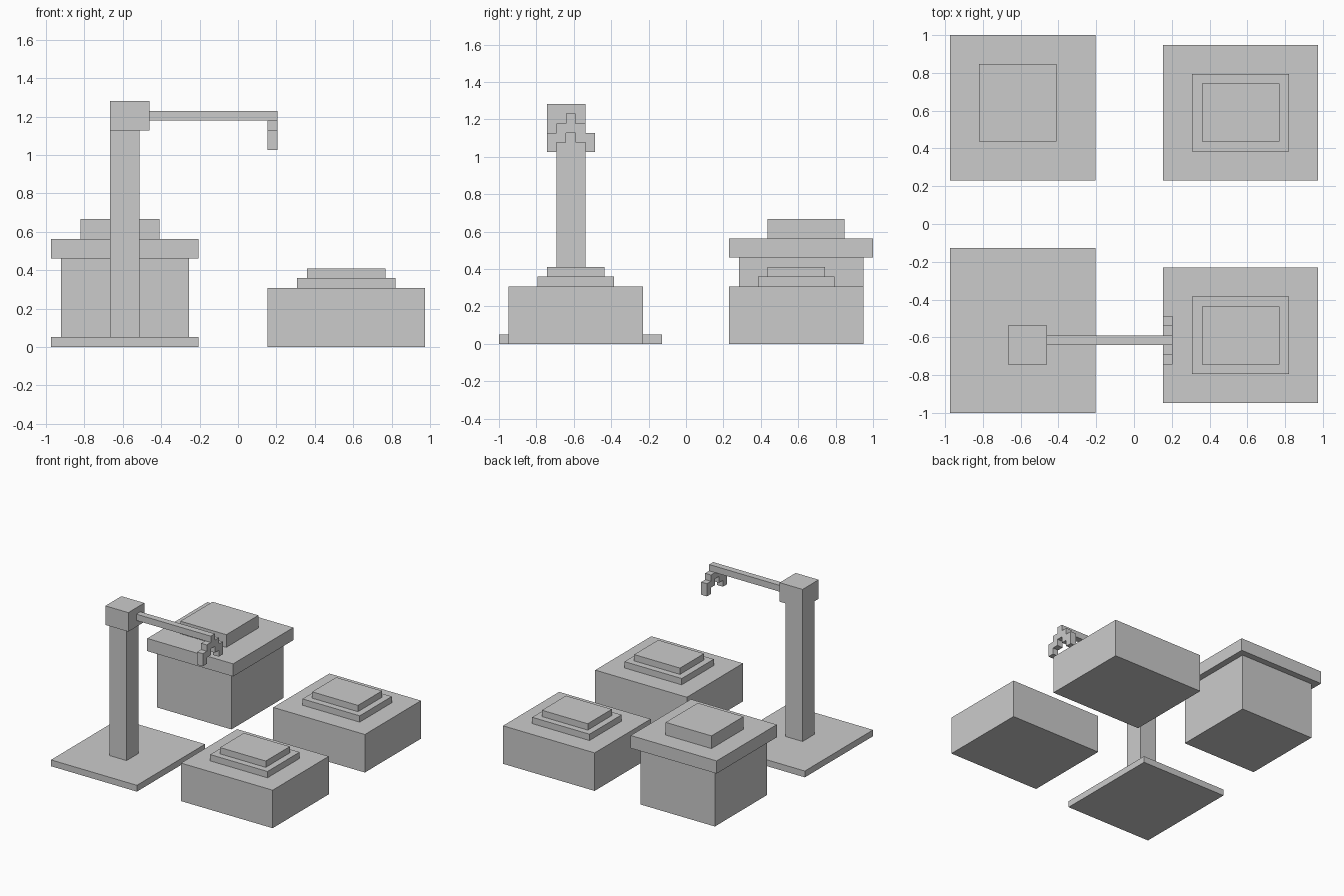
import bpy
import bmesh

if "Cube" in bpy.data.objects:
    bpy.data.objects.remove(bpy.data.objects["Cube"])

U = 2 / 39                 # one block unit; the model is 38 x 39 x 25 units
OX, OY = -19 * U, -19.5 * U


def finish(name, bm):
    bmesh.ops.recalc_face_normals(bm, faces=bm.faces)
    mesh = bpy.data.meshes.new(name)
    bm.to_mesh(mesh)
    bm.free()
    obj = bpy.data.objects.new(name, mesh)
    bpy.context.collection.objects.link(obj)
    return obj


def box(name, x, y, z):
    """Box from (min, max) ranges in block units."""
    bm = bmesh.new()
    bmesh.ops.create_cube(bm, size=1)
    for v in bm.verts:
        v.co = (OX + x[v.co.x > 0] * U, OY + y[v.co.y > 0] * U, z[v.co.z > 0] * U)
    return finish(name, bm)


# Crane: floor plate, column, head block and arm
box("crane_base", (0, 15), (0, 17), (0, 1))
box("crane_column", (6, 9), (6, 9), (1, 22))
box("crane_head", (6, 10), (5, 9), (22, 25))
box("crane_arm", (10, 23), (7, 8), (23, 24))

# Claw: stepped arch, half profile mirrored about the arm centre, one unit thick
half = [(0.5, 22), (0.5, 21), (1.5, 21), (1.5, 20), (2.5, 20), (2.5, 22), (1.5, 22), (1.5, 23)]
profile = half + [(-y, z) for y, z in reversed(half)]
bm = bmesh.new()
face = bm.faces.new([bm.verts.new((OX + 22 * U, OY + (7.5 + y) * U, z * U)) for y, z in profile])
ext = bmesh.ops.extrude_face_region(bm, geom=[face])
bmesh.ops.translate(bm, vec=(U, 0, 0),
                    verts=[g for g in ext["geom"] if isinstance(g, bmesh.types.BMVert)])
finish("crane_claw", bm)

# Large crate with overhanging lid
box("crate_body", (1, 14), (25, 38), (0, 9))
box("crate_lid", (0, 15), (24, 39), (9, 11))
box("crate_lid_top", (3, 11), (28, 36), (11, 13))

# Two matching low crates with stepped tops
for label, y in (("front", 1), ("back", 24)):
    box(f"{label}_low_crate_body", (22, 38), (y, y + 14), (0, 6))
    box(f"{label}_low_crate_step", (25, 35), (y + 3, y + 11), (6, 7))
    box(f"{label}_low_crate_top", (26, 34), (y + 4, y + 10), (7, 8))
